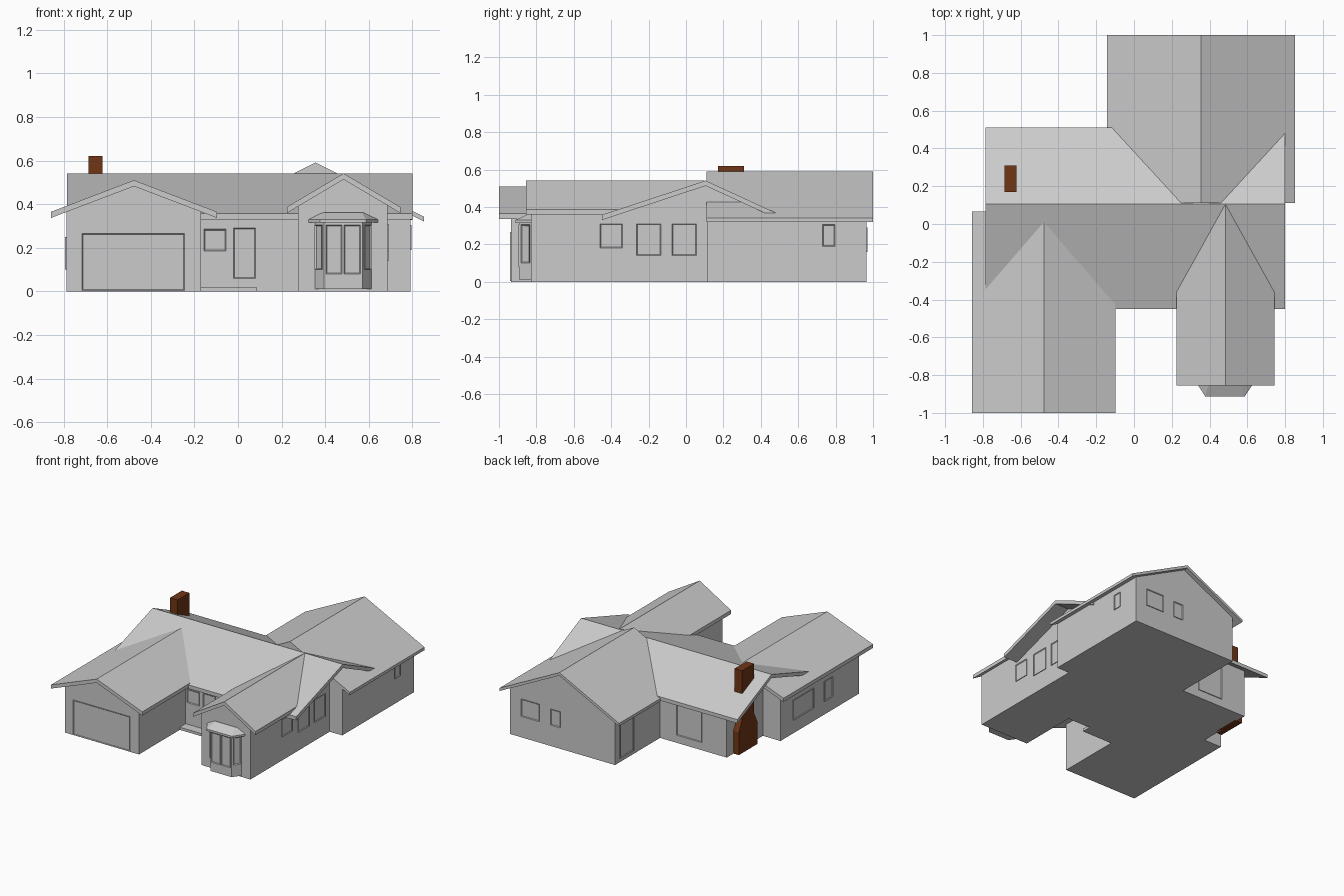
import bpy, bmesh, math
from mathutils import Vector, Matrix

if "Cube" in bpy.data.objects:
    bpy.data.objects.remove(bpy.data.objects["Cube"])


def finish(name, bm, mat=None):
    bmesh.ops.recalc_face_normals(bm, faces=bm.faces)
    me = bpy.data.meshes.new(name)
    bm.to_mesh(me)
    bm.free()
    ob = bpy.data.objects.new(name, me)
    bpy.context.collection.objects.link(ob)
    if mat:
        me.materials.append(mat)
    return ob


def place(axis, u, v, t):
    return {'x': (t, u, v), 'y': (u, t, v), 'z': (u, v, t)}[axis]


def prism(name, pts, axis, a, b, mat=None, cut=None):
    """Extrude a 2D profile along an axis; optionally trim by a plane."""
    bm = bmesh.new()
    lo = [bm.verts.new(place(axis, u, v, a)) for u, v in pts]
    hi = [bm.verts.new(place(axis, u, v, b)) for u, v in pts]
    n = len(pts)
    bm.faces.new(lo)
    bm.faces.new(hi)
    for i in range(n):
        j = (i + 1) % n
        bm.faces.new((lo[i], lo[j], hi[j], hi[i]))
    if cut:
        bmesh.ops.bisect_plane(bm, geom=bm.verts[:] + bm.edges[:] + bm.faces[:],
                               plane_co=cut[0], plane_no=cut[1], clear_outer=True)
        bmesh.ops.holes_fill(bm, edges=[e for e in bm.edges if e.is_boundary])
    return finish(name, bm, mat)


def wing(name, axis, roof, wall, ridge, eaves, roof_span, wall_span, t=0.028, cut=None):
    """Gable wing: chevron roof slab over a five-sided wall block."""
    (r0, r1), (w0, w1), (rc, rz), (e0, e1) = roof, wall, ridge, eaves
    prism(name + "_roof", [(r0, e0), (rc, rz), (r1, e1),
                           (r1, e1 - t), (rc, rz - t), (r0, e0 - t)],
          axis, *roof_span, cut=cut)
    d = t * 0.8
    z0 = rz - (rz - e0) * (rc - w0) / (rc - r0) - d
    z1 = rz - (rz - e1) * (w1 - rc) / (r1 - rc) - d
    prism(name + "_walls", [(w0, 0), (w0, z0), (rc, rz - d), (w1, z1), (w1, 0)],
          axis, *wall_span)


def window(name, centre, width, z0, z1, angle, border=0.008):
    """Thin framed panel; angle turns its outward face from -y about z."""
    bm = bmesh.new()
    bmesh.ops.create_cube(bm, size=1)
    bmesh.ops.scale(bm, vec=(width, 0.01, z1 - z0), verts=bm.verts)
    bm.normal_update()
    front = [f for f in bm.faces if f.normal.y < -0.9]
    bmesh.ops.inset_region(bm, faces=front, thickness=border, depth=-0.006)
    bm.transform(Matrix.Translation((centre[0], centre[1], (z0 + z1) / 2))
                 @ Matrix.Rotation(math.radians(angle), 4, 'Z'))
    finish(name, bm)


# Main block with its ridge running across
wing("main", 'x', (-0.45, 0.51), (-0.38, 0.43), (0.105, 0.541), (0.358, 0.355),
     (-0.785, 0.80), (-0.64, 0.685))
# Garage wing, front left
wing("garage", 'y', (-0.857, -0.097), (-0.787, -0.17), (-0.477, 0.51), (0.365, 0.365),
     (-1.0, 0.065), (-0.935, 0.0))
# Front right wing, roof trimmed just under the main roof slope
wing("front_wing", 'y', (0.224, 0.744), (0.276, 0.685), (0.484, 0.541), (0.387, 0.387),
     (-0.855, 0.10), (-0.83, 0.09),
     cut=((0, 0.105, 0.53), Vector((0, 0.33, -1)).normalized()))
# Rear wing
wing("rear_wing", 'y', (-0.143, 0.853), (-0.085, 0.79), (0.355, 0.591), (0.342, 0.342),
     (0.11, 1.0), (0.112, 0.965), t=0.022)

# Porch slab
prism("porch_step", [(-0.17, -0.45), (0.085, -0.45), (0.085, -0.37), (-0.17, -0.37)], 'z', 0, 0.02)

# Bay window: body, eave board and sloping cap
BX = 0.482
prism("bay_body", [(BX - 0.133, -0.825), (BX - 0.088, -0.89),
                   (BX + 0.088, -0.89), (BX + 0.133, -0.825)], 'z', 0.01, 0.32)
bm = bmesh.new()
rings = []
for half_f, half_b, yf, z in ((0.105, 0.162, -0.912, 0.315), (0.105, 0.162, -0.912, 0.33),
                              (0.085, 0.095, -0.845, 0.362)):
    rings.append([bm.verts.new(p) for p in (
        (BX - half_b, -0.825, z), (BX - half_f, yf, z),
        (BX + half_f, yf, z), (BX + half_b, -0.825, z))])
bm.faces.new(rings[0])
bm.faces.new(rings[-1])
for a, b in zip(rings, rings[1:]):
    for i in range(4):
        j = (i + 1) % 4
        bm.faces.new((a[i], a[j], b[j], b[i]))
finish("bay_roof", bm)
for i, s in enumerate((-1, 1)):
    window(f"bay_front_pane_{i}", (BX + s * 0.042, -0.89), 0.075, 0.08, 0.305, 0)
    window(f"bay_side_pane_{i}", (BX + s * 0.111, -0.858), 0.055, 0.10, 0.305, s * 55)

# Brick chimney with shouldered base
brick = bpy.data.materials.new("brick")
brick.diffuse_color = (0.16, 0.037, 0.008, 1)
brick.use_nodes = True
brick.node_tree.nodes["Principled BSDF"].inputs["Base Color"].default_value = brick.diffuse_color
prism("chimney", [(0.13, 0), (0.35, 0), (0.35, 0.17), (0.31, 0.25), (0.31, 0.62),
                  (0.17, 0.62), (0.17, 0.25), (0.13, 0.17)], 'x', -0.685, -0.622, brick)

# Doors and windows: name, centre, width, bottom, top, facing angle
OPENINGS = [
    ("garage_door", (-0.48, -0.935), 0.47, 0.005, 0.265, 0),
    ("front_window", (-0.105, -0.38), 0.10, 0.185, 0.285, 0),
    ("front_door", (0.03, -0.38), 0.10, 0.06, 0.29, 0),
    ("wing_window_1", (0.685, -0.40), 0.12, 0.18, 0.31, 90),
    ("wing_window_2", (0.685, -0.20), 0.13, 0.14, 0.31, 90),
    ("wing_window_3", (0.685, -0.01), 0.13, 0.14, 0.31, 90),
    ("rear_side_window", (0.79, 0.763), 0.065, 0.19, 0.305, 90),
    ("rear_window_large", (0.62, 0.965), 0.15, 0.16, 0.29, 180),
    ("rear_window_small", (0.41, 0.965), 0.08, 0.16, 0.28, 180),
    ("rear_patio_door", (-0.085, 0.83), 0.16, 0.03, 0.29, -90),
    ("back_picture_window", (-0.33, 0.43), 0.21, 0.06, 0.31, 180),
    ("garage_side_window_1", (-0.787, -0.27), 0.24, 0.10, 0.25, -90),
    ("garage_side_window_2", (-0.787, -0.57), 0.10, 0.10, 0.25, -90),
]
for o in OPENINGS:
    window(*o)
